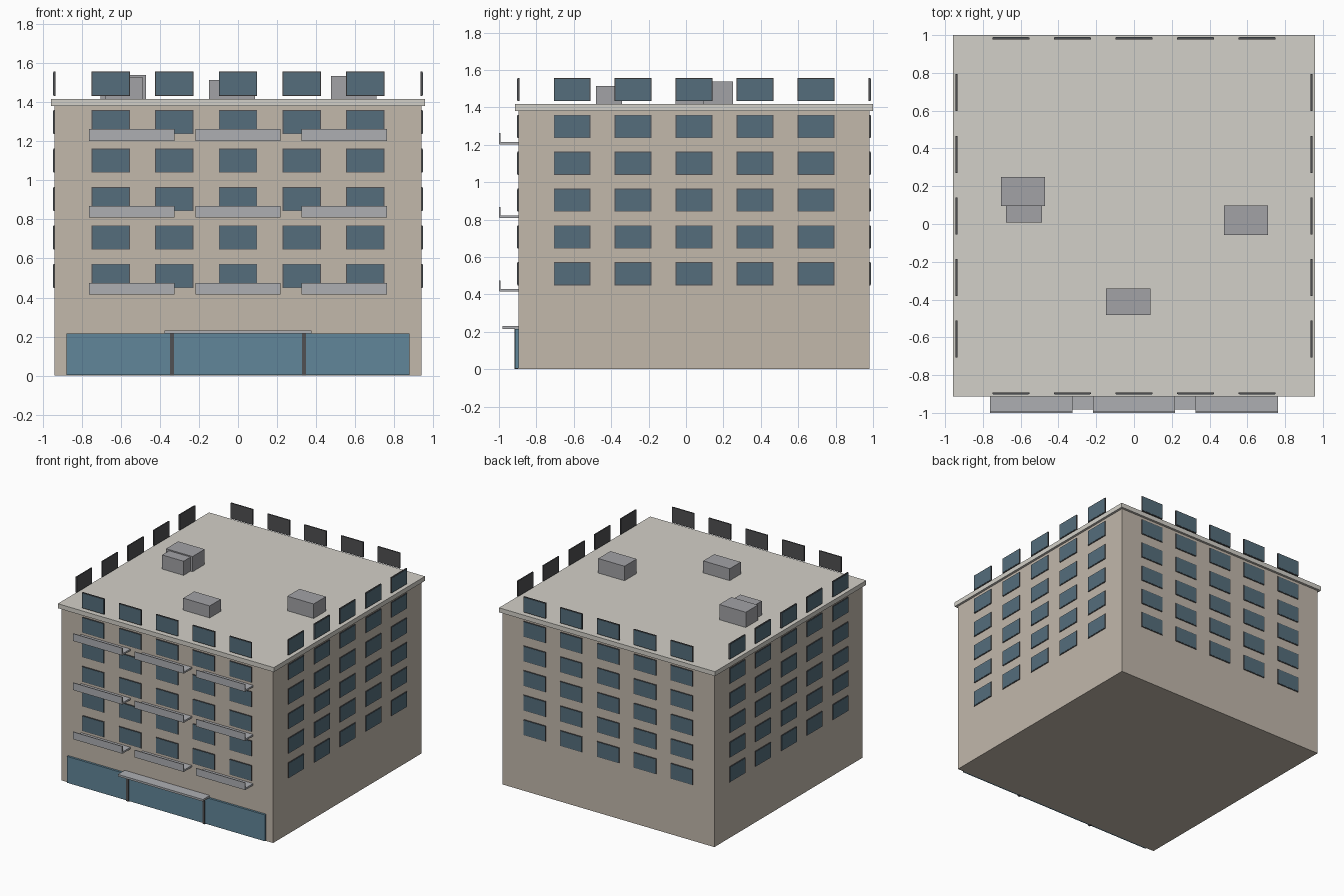
import bpy
from math import pi
from mathutils import Matrix, Vector

if "Cube" in bpy.data.objects:
    bpy.data.objects.remove(bpy.data.objects["Cube"])


def material(name, r, g, b):
    m = bpy.data.materials.new(name)
    m.diffuse_color = (r, g, b, 1)
    m.use_nodes = True
    m.node_tree.nodes["Principled BSDF"].inputs["Base Color"].default_value = m.diffuse_color
    return m


WALL = material("wall", 0.54, 0.48, 0.41)
TRIM = material("roof_trim", 0.65, 0.63, 0.58)
GLASS = material("window_glass", 0.09, 0.155, 0.20)
SHOP = material("shop_glass", 0.12, 0.24, 0.32)
FRAME = material("dark_frame", 0.08, 0.08, 0.085)
SLAB = material("balcony_metal", 0.42, 0.43, 0.45)
UNIT = material("roof_unit_grey", 0.36, 0.36, 0.38)


def box(name, mat, x, y, z, rot=None):
    """Box from (min, max) ranges, optionally moved by a matrix."""
    corners = [Vector((a, b, c)) for a in x for b in y for c in z]
    if rot:
        corners = [rot @ v for v in corners]
    faces = [(0, 1, 3, 2), (4, 6, 7, 5), (0, 4, 5, 1),
             (2, 3, 7, 6), (0, 2, 6, 4), (1, 5, 7, 3)]
    mesh = bpy.data.meshes.new(name)
    mesh.from_pydata(corners, [], faces)
    mesh.materials.append(mat)
    ob = bpy.data.objects.new(name, mesh)
    bpy.context.collection.objects.link(ob)
    return ob


CY = 0.043      # the block sits behind centre because balconies project forward
HALF = 0.939

# Main block and overhanging roof slab
box("building_body", WALL, (-HALF, HALF), (CY - HALF, CY + HALF), (0, 1.39))
box("roof_slab", TRIM, (-0.957, 0.957), (CY - 0.957, CY + 0.957), (1.381, 1.417))

# Windows: five columns, six rows on every side (the top row stands above the roof)
for side, label in enumerate(("front", "right", "back", "left")):
    turn = Matrix.Translation((0, CY, 0)) @ Matrix.Rotation(side * pi / 2, 4, 'Z')
    for row in range(6):
        z = 0.51 + 0.197 * row
        for col in range(-2, 3):
            x = 0.326 * col
            tag = f"{label}_{row + 1}_{col + 3}"
            box("window_frame_" + tag, FRAME, (x - 0.098, x + 0.098),
                (-HALF - 0.005, -HALF + 0.005), (z - 0.062, z + 0.062), turn)
            box("window_glass_" + tag, GLASS, (x - 0.094, x + 0.094),
                (-HALF - 0.007, -HALF - 0.003), (z - 0.058, z + 0.058), turn)

# Ground floor glazing, entrance posts and canopy
FRONT = CY - HALF
box("shop_front", SHOP, (-0.877, 0.877), (-0.913, FRONT + 0.01), (0.004, 0.215))
for s, label in ((-1, "left"), (1, "right")):
    box("entrance_post_" + label, FRAME, (s * 0.338 - 0.01, s * 0.338 + 0.01),
        (-0.918, -0.898), (0, 0.215))
box("entrance_canopy", SLAB, (-0.377, 0.377), (-0.982, FRONT), (0.215, 0.231))

# Balconies: floor plate plus front parapet
for level in range(3):
    z = 0.415 + 0.3935 * level
    for col in range(-1, 2):
        x = 0.544 * col
        span = (x - 0.218, x + 0.218)
        tag = f"{level + 1}_{col + 2}"
        box("balcony_floor_" + tag, SLAB, span, (-0.997, FRONT), (z, z + 0.014))
        box("balcony_parapet_" + tag, SLAB, span, (-1.0, -0.993), (z + 0.002, z + 0.06))

# Rooftop equipment
for i, (x, y, top) in enumerate((
        ((-0.705, -0.47), (0.096, 0.25), 1.539),
        ((-0.678, -0.488), (0.008, 0.14), 1.53),
        ((-0.148, 0.087), (-0.482, -0.342), 1.513),
        ((0.477, 0.71), (-0.057, 0.097), 1.533))):
    box(f"roof_unit_{i + 1}", UNIT, x, y, (1.41, top))
